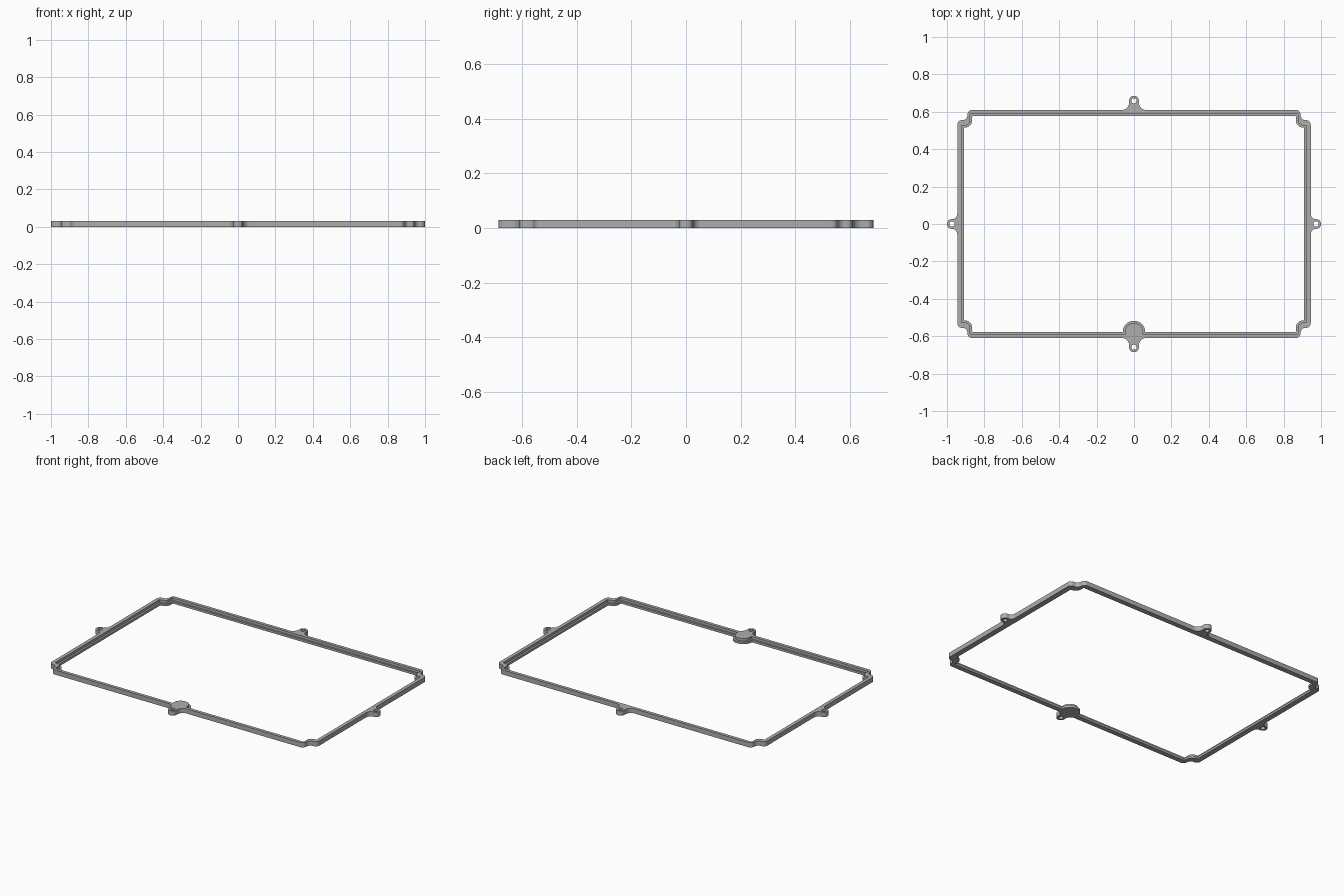
import bpy, bmesh
from math import sin, cos, pi, radians
from mathutils import Vector

cube = bpy.data.objects.get("Cube")
if cube:
    bpy.data.objects.remove(cube)

HEIGHT = 0.03
LEDGE_HEIGHT = 0.014
LEDGE_WIDTH = 0.012

grey = bpy.data.materials.new("grey_rubber")
grey.use_nodes = True
colour = (0.42, 0.42, 0.42, 1)
grey.diffuse_color = colour
grey.node_tree.nodes["Principled BSDF"].inputs["Base Color"].default_value = colour


def rounded(corners, steps=10):
    """Turn right-angled corners (x, y, radius) into a filleted outline."""
    points = []
    for i, (x, y, r) in enumerate(corners):
        p = Vector((x, y, 0))
        a = (Vector((*corners[i - 1][:2], 0)) - p).normalized()
        b = (Vector((*corners[(i + 1) % len(corners)][:2], 0)) - p).normalized()
        centre = p + r * (a + b)
        for k in range(steps + 1):
            t = pi / 2 * k / steps
            points.append(centre - r * (b * cos(t) + a * sin(t)))
    return points


def circle(x, y, r, steps=28):
    return [Vector((x + r * cos(2 * pi * k / steps), y + r * sin(2 * pi * k / steps), 0))
            for k in range(steps)]


def mirrored(quarter):
    """Quarter outline copied to the four quadrants, anticlockwise."""
    flip = lambda sx, sy: [(sx * x, sy * y, r) for x, y, r in quarter]
    return flip(1, 1), flip(-1, 1)[::-1], flip(-1, -1), flip(1, -1)[::-1]


def slab(name, loops, height):
    """Fill the area between the loops and extrude it upwards."""
    bm = bmesh.new()
    edges = []
    for loop in loops:
        verts = [bm.verts.new(p) for p in loop]
        edges += [bm.edges.new((verts[i - 1], verts[i])) for i in range(len(verts))]
    bmesh.ops.triangle_fill(bm, use_beauty=True, edges=edges, normal=(0, 0, 1))
    result = bmesh.ops.extrude_face_region(bm, geom=bm.faces[:])
    top = [v for v in result["geom"] if isinstance(v, bmesh.types.BMVert)]
    bmesh.ops.translate(bm, verts=top, vec=(0, 0, height))
    bmesh.ops.recalc_face_normals(bm, faces=bm.faces[:])
    mesh = bpy.data.meshes.new(name)
    bm.to_mesh(mesh)
    bm.free()
    mesh.materials.append(grey)
    obj = bpy.data.objects.new(name, mesh)
    bpy.context.collection.objects.link(obj)
    bpy.ops.object.select_all(action="DESELECT")
    obj.select_set(True)
    bpy.context.view_layer.objects.active = obj
    bpy.ops.object.shade_smooth_by_angle(angle=radians(35))
    return obj


# Outer outline: screw lugs on each side and notched corners
outer_quarter = [(1, 0.026, 0.0255), (0.945, 0.026, 0.029),
                 (0.945, 0.555, 0.025), (0.89, 0.555, 0.028), (0.89, 0.61, 0.025),
                 (0.026, 0.61, 0.038), (0.026, 0.685, 0.0255)]
outer = rounded(sum(mirrored(outer_quarter), []))


# Inner outline: stepped corners and a round tab at the front
def inner(o):
    quarter = [(0.91 + o, 0.515 + o, 0.004), (0.865 + o, 0.515 + o, 0.04 - o),
               (0.865 + o, 0.578 + o, 0.004)]
    q1, q2, q3, q4 = mirrored(quarter)
    w, base, tip = 0.06 - o, -0.578 - o, -0.518 - o
    tab = [(-w, base, 0.001), (-w, tip, w - 0.0015), (w, tip, w - 0.0015), (w, base, 0.001)]
    return rounded(q1 + q2 + q3 + tab + q4)


# Screw holes in the lugs
holes = [circle(x, y, 0.014) for x, y in ((0.973, 0), (-0.973, 0), (0, 0.658), (0, -0.658))]

slab("gasket_frame", [outer, inner(LEDGE_WIDTH)] + holes, HEIGHT)
slab("inner_ledge", [inner(LEDGE_WIDTH), inner(0)], LEDGE_HEIGHT)
